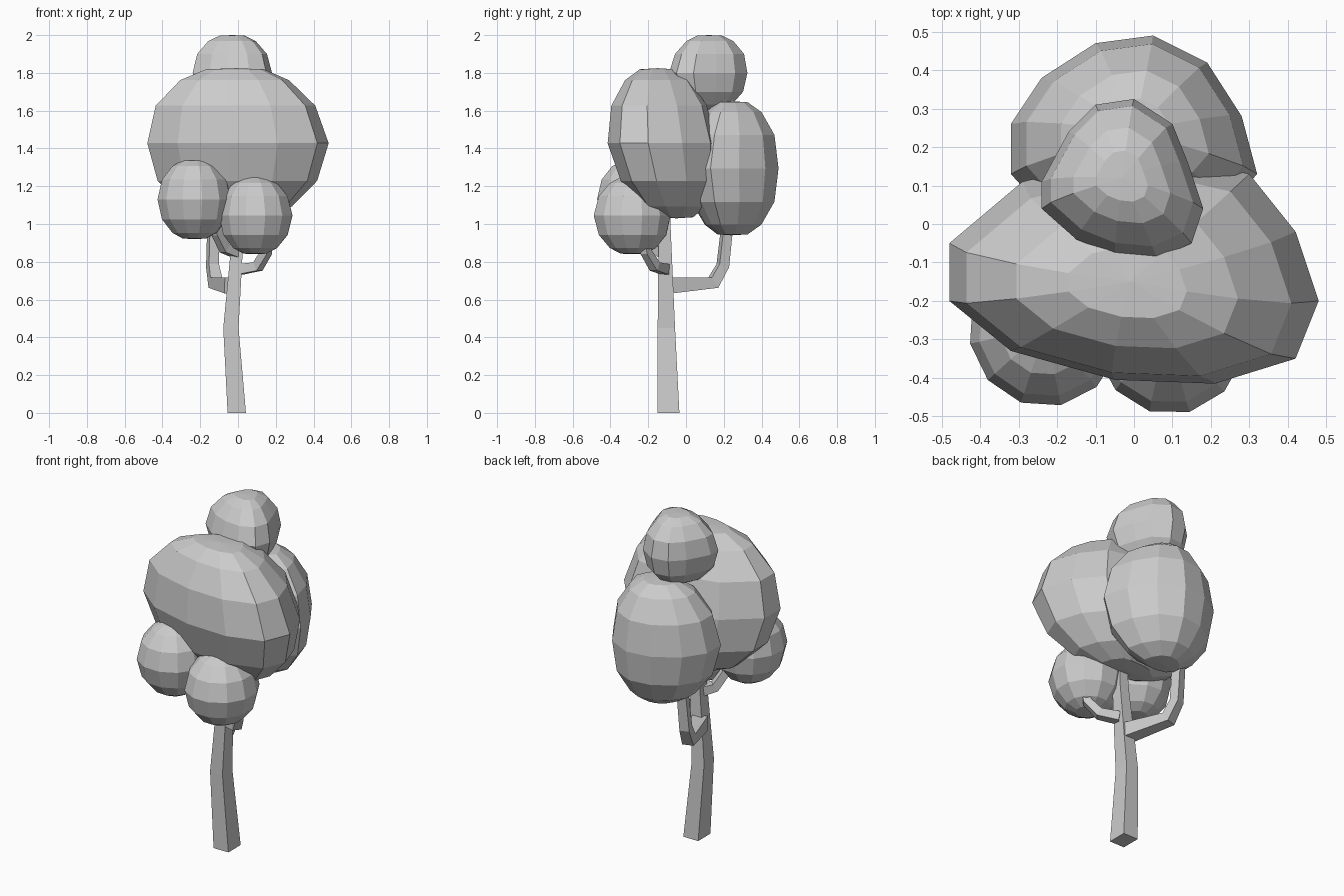
import bpy, bmesh, math
from mathutils import Vector

if "Cube" in bpy.data.objects:
    bpy.data.objects.remove(bpy.data.objects["Cube"])


def loft(name, rings, poles=(None, None)):
    """Skin equal-length vertex rings; ends are flat caps or fans to a pole."""
    bm = bmesh.new()
    vs = [[bm.verts.new(p) for p in r] for r in rings]
    n = len(vs[0])
    for a, b in zip(vs, vs[1:]):
        for i in range(n):
            j = (i + 1) % n
            bm.faces.new((a[i], a[j], b[j], b[i]))
    for ring, pole in ((vs[0], poles[0]), (vs[-1], poles[1])):
        if pole is None:
            bm.faces.new(ring)
        else:
            p = bm.verts.new(pole)
            for i in range(n):
                bm.faces.new((ring[i], ring[(i + 1) % n], p))
    bmesh.ops.recalc_face_normals(bm, faces=bm.faces)
    me = bpy.data.meshes.new(name)
    bm.to_mesh(me)
    bm.free()
    ob = bpy.data.objects.new(name, me)
    bpy.context.collection.objects.link(ob)
    return ob


def foliage(name, outline, z0, z1, bottom, top):
    """Faceted blob: an outline at the equator shrinking towards two poles."""
    zc, h = (z0 + z1) / 2, (z1 - z0) / 2
    mid = Vector((sum(p[0] for p in outline), sum(p[1] for p in outline))) / len(outline)
    profile = [(-.985, .32), (-.84, .60), (-.5, .88), (0, 1), (.5, .88), (.84, .60), (.985, .32)]
    rings = []
    for t, s in profile:
        pole = Vector(top if t > 0 else bottom)
        c = mid.lerp(pole, abs(t))
        rings.append([(c.x + (x - mid.x) * s, c.y + (y - mid.y) * s, zc + t * h)
                      for x, y in outline])
    return loft(name, rings, ((*bottom, z0), (*top, z1)))


def egg(cx, cy, rx, ry, turn=0):
    return [(cx + rx * math.cos(math.tau * i / 12 + turn),
             cy + ry * math.sin(math.tau * i / 12 + turn)) for i in range(12)]


def branch(name, path, widths):
    """Square-section limb along a path."""
    pts = [Vector(p) for p in path]
    head = pts[-1] - pts[0]
    side = Vector((-head.y, head.x, 0)).normalized()
    rings = []
    for i, p in enumerate(pts):
        d = Vector((0, 0, 0))
        if i > 0:
            d += (p - pts[i - 1]).normalized()
        if i < len(pts) - 1:
            d += (pts[i + 1] - p).normalized()
        up = side.cross(d).normalized()
        w = widths[i] / 2
        rings.append([p + side * a * w + up * b * w
                      for a, b in ((-1, -1), (1, -1), (1, 1), (-1, 1))])
    return loft(name, rings)


# Trunk: x0, x1, y0, y1, z of each rectangular section
trunk = [(-.055, .042, -.15, -.035, 0), (-.078, .003, -.15, -.058, .45),
         (-.03, .03, -.145, -.08, .95), (-.02, .03, -.14, -.09, 1.2)]
loft("trunk", [[(a, c, z), (b, c, z), (b, d, z), (a, d, z)] for a, b, c, d, z in trunk])

# Limbs
branch("back_branch", [(-.03, -.09, .675), (-.12, .145, .69), (-.135, .195, .78), (-.13, .225, 1.05)],
       [.085, .065, .055, .05])
branch("right_branch", [(.01, -.11, .76), (.105, -.165, .775), (.15, -.21, .85), (.16, -.23, .95)],
       [.055, .05, .045, .04])
branch("left_branch", [(-.01, -.12, .85), (-.07, -.17, .87), (-.11, -.21, .95), (-.13, -.23, 1.05)],
       [.055, .05, .045, .04])

# Foliage
foliage("main_foliage",
        [(-.48, -.05), (-.48, -.2), (-.32, -.33), (-.05, -.405), (.21, -.415), (.42, -.35),
         (.48, -.2), (.42, -.02), (.3, .13), (.17, .16), (-.12, .15), (-.29, .11)],
        1.03, 1.825, (.01, -.05), (-.01, -.15))
foliage("back_foliage",
        [(-.32, .13), (-.32, .26), (-.24, .38), (-.1, .47), (.05, .49), (.19, .42),
         (.28, .28), (.32, .13), (.25, .05), (.11, .0), (-.06, -.01), (-.23, .03)],
        .94, 1.65, (0, .24), (0, .24))
foliage("top_foliage",
        [(0, .325), (-.1, .31), (-.17, .24), (-.24, .11), (-.24, .04), (-.15, -.04),
         (-.05, -.08), (.06, -.09), (.15, -.05), (.18, .04), (.14, .16), (.1, .26)],
        1.6, 2.0, (-.03, .11), (-.03, .12))
foliage("lower_left_foliage", egg(-.23, -.27, .2, .205, .2), .92, 1.34, (-.23, -.26), (-.23, -.27))
foliage("lower_right_foliage", egg(.095, -.285, .2, .21, .25), .84, 1.25, (.09, -.28), (.09, -.28))
